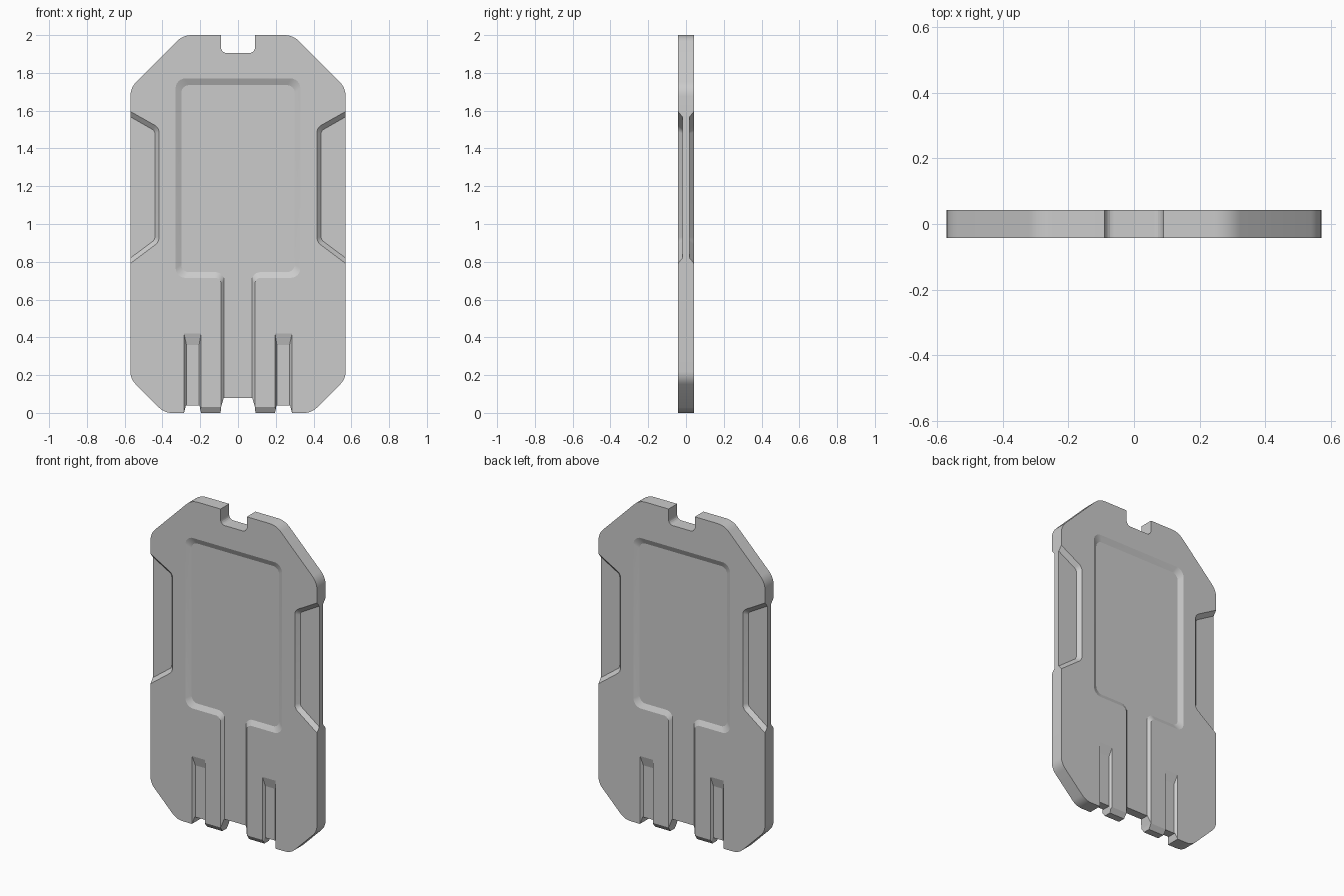
import bpy, bmesh
from mathutils import Vector

if "Cube" in bpy.data.objects:
    bpy.data.objects.remove(bpy.data.objects["Cube"])

T = 0.042  # half thickness


def rounded(pts, n=6):
    """Closed 2D outline from (x, z, tangent length) corners."""
    out = []
    for i, (x, z, t) in enumerate(pts):
        p = Vector((x, z))
        if t == 0:
            out.append(p)
            continue
        u = (Vector(pts[i - 1][:2]) - p).normalized()
        v = (Vector(pts[(i + 1) % len(pts)][:2]) - p).normalized()
        h = (u + v).normalized()
        c = p + h * (t / h.dot(u))
        a, b = p + u * t - c, p + v * t - c
        r = a.length
        for k in range(n + 1):
            d = a.lerp(b, k / n).normalized()
            out.append(c + d * r)
    return out


def mirrored(half):
    """Complete a right-hand half outline across x = 0."""
    return half + [(-x, z, t) for x, z, t in reversed(half)]


def loft(bm, ring_a, ya, ring_b, yb, sx=1, sy=1):
    a = [bm.verts.new((sx * p.x, sy * ya, p.y)) for p in ring_a]
    b = [bm.verts.new((sx * p.x, sy * yb, p.y)) for p in ring_b]
    n = len(a)
    for i in range(n):
        j = (i + 1) % n
        bm.faces.new((a[i], a[j], b[j], b[i]))
    bm.faces.new(a)
    bm.faces.new(b)


def recess(bm, outer, inner, depth, sx, sy):
    """Sloped-wall cutter, continued past the plate surface."""
    o, i = rounded(outer), rounded(inner)
    above = [q + (p - q) * 1.5 for p, q in zip(o, i)]
    loft(bm, above, -T - depth * 0.5, i, -T + depth, sx, sy)


def make(name, bm):
    bmesh.ops.recalc_face_normals(bm, faces=bm.faces[:])
    me = bpy.data.meshes.new(name)
    bm.to_mesh(me)
    bm.free()
    ob = bpy.data.objects.new(name, me)
    bpy.context.collection.objects.link(ob)
    return ob


# Plate outline with top notch and bottom slots
half = [(0.09, 1.905, 0.03), (0.09, 2, 0), (0.291, 2, 0.045), (0.57, 1.721, 0.045),
        (0.57, 0.18, 0.04), (0.39, 0, 0.04), (0.286, 0, 0), (0.276, 0.04, 0),
        (0.204, 0.04, 0), (0.196, 0, 0), (0.092, 0, 0), (0.09, 0.03, 0), (0.075, 0.08, 0)]
outline = rounded(mirrored(half))
bm = bmesh.new()
loft(bm, outline, -T, outline, T)
plate = make("plate", bm)

# Recess cutters, on both faces
bm = bmesh.new()
for sy in (1, -1):
    # Centre panel with the channel running to the bottom
    recess(bm,
           mirrored([(0.33, 1.77, 0.05), (0.33, 0.715, 0.05), (0.09, 0.715, 0.03), (0.09, -0.05, 0)]),
           mirrored([(0.30, 1.735, 0.04), (0.30, 0.745, 0.04), (0.073, 0.745, 0.045), (0.073, -0.05, 0)]),
           0.016, 1, sy)
    for sx in (1, -1):
        # Side grips
        recess(bm,
               [(0.75, 1.698, 0), (0.418, 1.51, 0.025), (0.418, 0.905, 0.025), (0.75, 0.655, 0)],
               [(0.75, 1.67, 0), (0.44, 1.493, 0.015), (0.44, 0.917, 0.015), (0.75, 0.685, 0)],
               0.023, sx, sy)
        # Small ramped grooves
        recess(bm,
               [(0.196, -0.05, 0), (0.286, -0.05, 0), (0.286, 0.42, 0), (0.196, 0.42, 0)],
               [(0.206, -0.05, 0), (0.273, -0.05, 0), (0.273, 0.36, 0), (0.206, 0.36, 0)],
               0.016, sx, sy)
recess_cutter = make("recess_cutter", bm)

# Chamfer cutters for the two bottom tabs
bm = bmesh.new()
for sy in (1, -1):
    for x0, x1 in ((0.08, 0.203), (-0.203, -0.08)):
        tri = [(-T - 0.01, 0.045), (-T + 0.027, -0.0105), (-T - 0.01, -0.0105)]
        a, b = [[bm.verts.new((x, sy * y, z)) for y, z in tri] for x in (x0, x1)]
        bm.faces.new(a)
        bm.faces.new(b)
        for i in range(3):
            j = (i + 1) % 3
            bm.faces.new((a[i], a[j], b[j], b[i]))
chamfer_cutter = make("chamfer_cutter", bm)

bpy.context.view_layer.objects.active = plate
plate.select_set(True)
for cutter in (recess_cutter, chamfer_cutter):
    cutter.hide_render = True
    m = plate.modifiers.new("cut", 'BOOLEAN')
    m.operation = 'DIFFERENCE'
    m.solver = 'EXACT'
    m.object = cutter
    bpy.ops.object.modifier_apply(modifier=m.name)
    bpy.data.objects.remove(cutter)
bpy.ops.object.shade_smooth_by_angle(angle=0.24)
